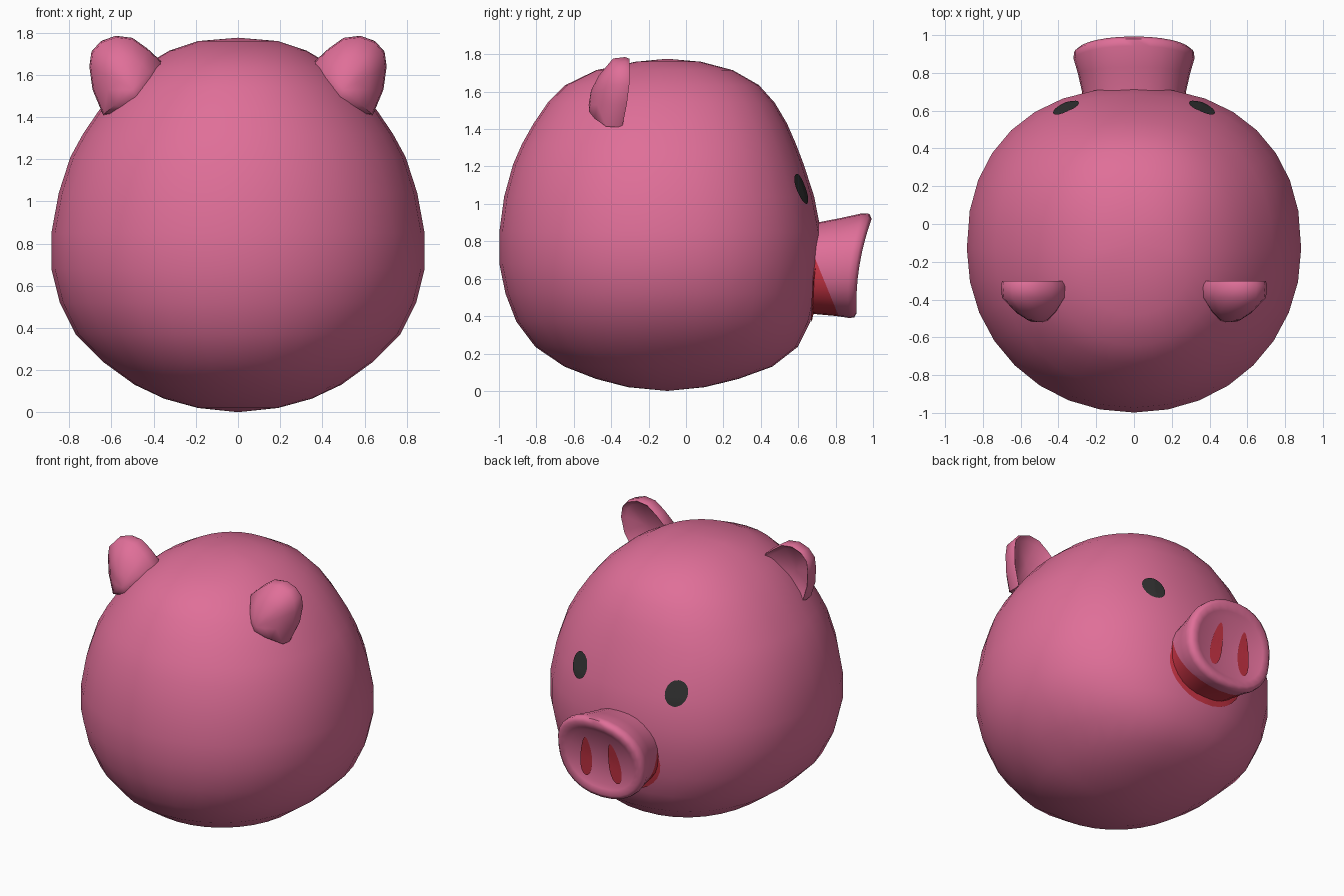
import bpy, bmesh, math
from mathutils import Vector
from mathutils.bvhtree import BVHTree

if "Cube" in bpy.data.objects:
    bpy.data.objects.remove(bpy.data.objects["Cube"])


def material(name, rgb):
    m = bpy.data.materials.new(name)
    m.diffuse_color = (*rgb, 1)
    m.use_nodes = True
    m.node_tree.nodes["Principled BSDF"].inputs["Base Color"].default_value = m.diffuse_color
    return m


PINK = material("pink", (0.74, 0.158, 0.315))
RED = material("dark_red", (0.60, 0.035, 0.06))
BLACK = material("charcoal", (0.03, 0.03, 0.03))


def finish(bm, name, mats, angle=60):
    me = bpy.data.meshes.new(name)
    bm.to_mesh(me)
    bm.free()
    ob = bpy.data.objects.new(name, me)
    bpy.context.collection.objects.link(ob)
    for m in mats:
        me.materials.append(m)
    bpy.ops.object.select_all(action='DESELECT')
    ob.select_set(True)
    bpy.context.view_layer.objects.active = ob
    bpy.ops.object.shade_smooth_by_angle(angle=math.radians(angle))
    return ob


def loft(start, rings, end):
    """Skin closed rings, closing each end with a fan to a point (or open if None)."""
    bm = bmesh.new()
    rv = [[bm.verts.new(p) for p in r] for r in rings]
    n = len(rv[0])
    for a, b in zip(rv, rv[1:]):
        for i in range(n):
            j = (i + 1) % n
            bm.faces.new((a[i], a[j], b[j], b[i]))
    for pole, r in ((start, rv[0]), (end, rv[-1])):
        if pole is not None:
            p = bm.verts.new(pole)
            for i in range(n):
                bm.faces.new((r[i], r[(i + 1) % n], p))
    bmesh.ops.recalc_face_normals(bm, faces=bm.faces)
    return bm


def spow(v, e):
    return math.copysign(abs(v) ** e, v)


# Head: horizontal rings (z, half width, back y, front y)
LEVELS = [
    (0.02, 0.19, -0.31, 0.10), (0.064, 0.35, -0.48, 0.28), (0.13, 0.49, -0.65, 0.462),
    (0.235, 0.635, -0.805, 0.597), (0.37, 0.77, -0.907, 0.665), (0.52, 0.845, -0.965, 0.70),
    (0.68, 0.885, -0.998, 0.72), (0.85, 0.885, -0.998, 0.722), (1.04, 0.85, -0.972, 0.685),
    (1.21, 0.795, -0.925, 0.63), (1.32, 0.735, -0.877, 0.588), (1.43, 0.66, -0.815, 0.54),
    (1.54, 0.57, -0.74, 0.475), (1.635, 0.46, -0.645, 0.39), (1.715, 0.325, -0.48, 0.25),
    (1.76, 0.19, -0.27, 0.08)]


def head_ring(z, hw, yb, yf, n=32):
    pts = []
    for i in range(n):
        a = 2 * math.pi * i / n
        c, s = math.cos(a), math.sin(a)
        e = 2 / 2.25 if s > 0 else 2 / 2.05
        pts.append((hw * spow(c, e), -0.13 + (yf + 0.13 if s > 0 else -0.13 - yb) * spow(s, e), z))
    return pts


head = finish(loft((0, -0.1, 0.0), [head_ring(*l) for l in LEVELS], (0, -0.1, 1.776)), "head", [PINK])


# Snout: flared barrel with a tilted, slightly dished front
def snout_ring(y, hw, hh, zc, tilt, curve, n=28):
    pts = []
    for i in range(n):
        a = 2 * math.pi * i / n
        dz = hh * spow(math.sin(a), 0.9)
        pts.append((hw * spow(math.cos(a), 0.9), y + tilt * dz + curve * dz * dz, zc + dz))
    return pts


SNOUT = [(0.58, 0.265, 0.235, 0.655, 0, 0), (0.70, 0.275, 0.245, 0.655, 0, 0),
         (0.80, 0.298, 0.262, 0.663, 0.06, 0.2), (0.875, 0.32, 0.28, 0.67, 0.125, 0.42),
         (0.908, 0.318, 0.277, 0.67, 0.145, 0.42), (0.927, 0.295, 0.252, 0.668, 0.16, 0.4),
         (0.922, 0.255, 0.212, 0.665, 0.16, 0.35), (0.91, 0.225, 0.185, 0.665, 0.16, 0.3)]
bm = loft(None, [snout_ring(*r) for r in SNOUT], (0, 0.91, 0.665))
# Red underside of the barrel, cut along a sloping plane
bmesh.ops.bisect_plane(bm, geom=bm.verts[:] + bm.edges[:] + bm.faces[:],
                       plane_co=(0, 0.71, 0.66), plane_no=Vector((0, 1, 0.41)).normalized())
for f in bm.faces:
    c = f.calc_center_median()
    f.material_index = 1 if c.y + 0.41 * c.z < 0.98 else 0
snout = finish(bm, "snout", [PINK, RED])


# Painted details: thin patches projected onto a surface from the +y side
def decal(name, target, mat, cx, cz, hw, hh, taper=0.0, lean=0.0, n=28):
    me = target.data
    tree = BVHTree.FromPolygons([v.co for v in me.vertices], [p.vertices[:] for p in me.polygons])

    def hit(x, z):
        co, no, _, _ = tree.ray_cast(Vector((x, 2, z)), Vector((0, -1, 0)))
        return co + Vector((0, 0.007, 0))

    rings = []
    for k in range(1, 6):
        ring = []
        for i in range(n):
            a = 2 * math.pi * i / n
            s = math.sin(a) * k / 5
            ring.append(hit(cx + hw * (1 - taper * s) * math.cos(a) * k / 5 + lean * s, cz + hh * s))
        rings.append(ring)
    bm = loft(hit(cx, cz), rings, None)
    bm.normal_update()
    if sum(f.normal.y for f in bm.faces) < 0:
        bmesh.ops.reverse_faces(bm, faces=bm.faces)
    finish(bm, name, [mat])


decal("mouth", head, RED, 0, 0.60, 0.285, 0.228)

# Ear outline (x, z), lower inner points are buried in the head
EAR = [(0.64, 1.41), (0.69, 1.53), (0.705, 1.64), (0.695, 1.71), (0.65, 1.76), (0.58, 1.785),
       (0.50, 1.775), (0.43, 1.725), (0.365, 1.665), (0.36, 1.55), (0.45, 1.42)]


def ear_ring(s, k, cx, cz, y):
    return [(s * (cx + (x - cx) * k), y - 0.04 * max(0, (1.6 - z) / 0.2) * k, cz + (z - cz) * k)
            for x, z in EAR]


for s, side in ((1, "right"), (-1, "left")):
    rings = [ear_ring(s, 0.8, 0.56, 1.61, -0.33), ear_ring(s, 0.95, 0.56, 1.61, -0.303),
             ear_ring(s, 1.0, 0.5, 1.53, -0.325), ear_ring(s, 0.97, 0.5, 1.53, -0.39),
             ear_ring(s, 0.62, 0.5, 1.53, -0.465), ear_ring(s, 0.3, 0.5, 1.53, -0.508)]
    finish(loft((s * 0.56, -0.36, 1.60), rings, (s * 0.5, -0.52, 1.53)), "ear_" + side, [PINK])
    decal("eye_" + side, head, BLACK, s * 0.36, 1.08, 0.068, 0.08)
    decal("nostril_" + side, snout, RED, s * 0.105, 0.65, 0.043, 0.14, taper=0.3, lean=-s * 0.012)
